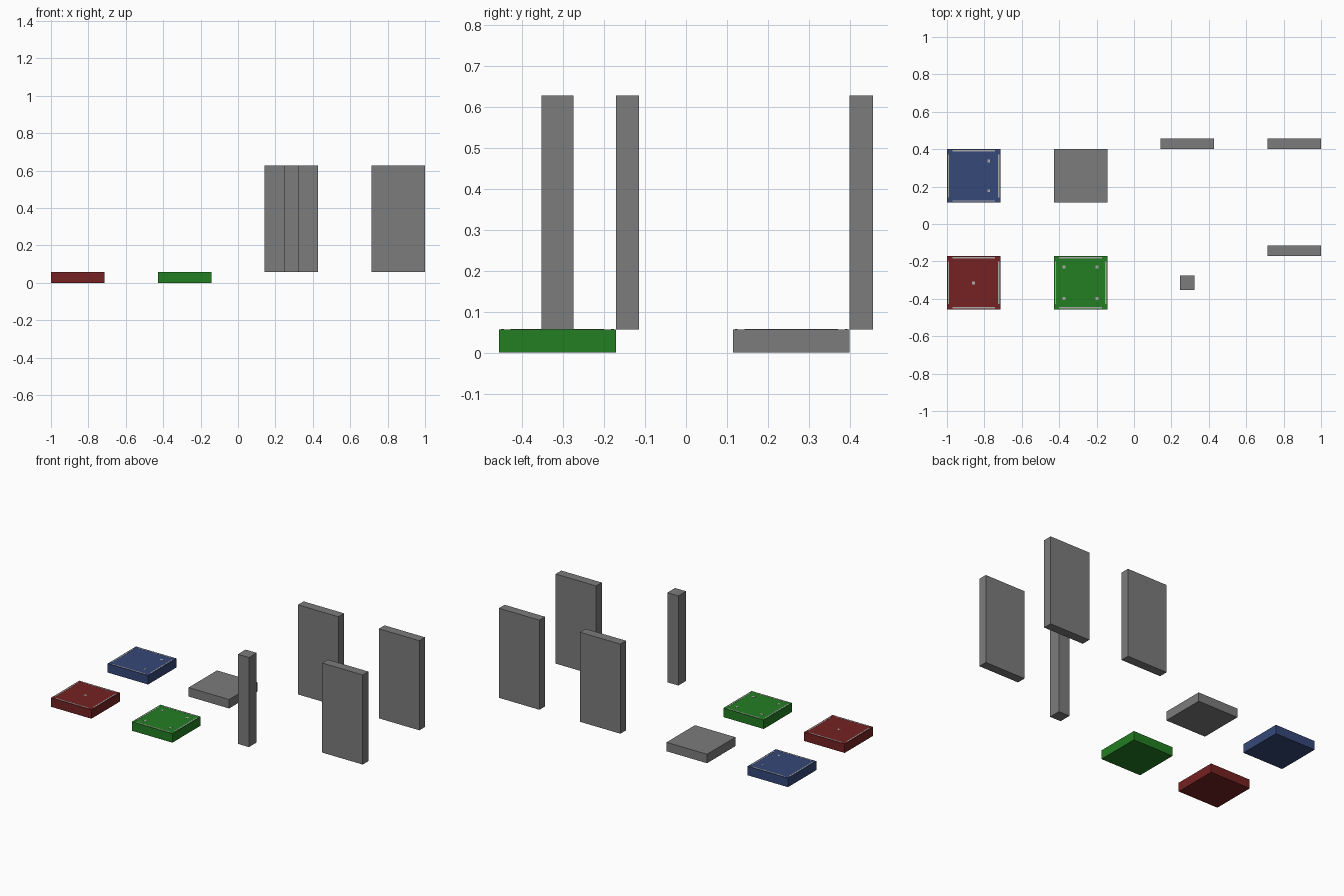
import bpy
from mathutils import Vector

cube = bpy.data.objects.get("Cube")
if cube:
    bpy.data.objects.remove(cube, do_unlink=True)


def material(name, rgb):
    m = bpy.data.materials.new(name)
    m.use_nodes = True
    m.diffuse_color = (*rgb, 1)
    m.node_tree.nodes["Principled BSDF"].inputs["Base Color"].default_value = (*rgb, 1)
    return m


grey = material("stone grey", (0.2, 0.2, 0.2))
red = material("dark red", (0.18, 0.016, 0.016))
green = material("green", (0.017, 0.21, 0.017))
blue = material("slate blue", (0.036, 0.065, 0.19))
trim = material("light grey trim", (0.4, 0.4, 0.4))


def box(name, centre, size, mat):
    """Box standing on the z of its centre point."""
    x, y, z = centre
    bpy.ops.mesh.primitive_cube_add(size=1, location=(x, y, z + size[2] / 2))
    ob = bpy.context.object
    ob.name = name
    for v in ob.data.vertices:
        v.co *= Vector(size)
    ob.data.materials.append(mat)
    return ob


UNIT = 2 / 7          # side of one tile
THICK = UNIT / 5      # tile height and wall thickness
TALL = UNIT * 2       # wall height
FRONT, BACK = -1.1 * UNIT, 0.9 * UNIT

# Floor tiles
tiles = [("red_tile", -3, FRONT, red), ("green_tile", -1, FRONT, green),
         ("blue_tile", -3, BACK, blue), ("grey_tile", -1, BACK, grey)]
for name, col, y, mat in tiles:
    x = col * UNIT
    box(name, (x, y, 0), (UNIT, UNIT, THICK), mat)
    if mat is grey:
        continue
    # Thin trim strips just inside the tile edges
    for s in (-1, 1):
        off = s * UNIT * 0.47
        box(name + "_trim_x", (x, y + off, THICK), (UNIT * 0.8, 0.007, 0.0008), trim)
        box(name + "_trim_y", (x + off, y, THICK), (0.007, UNIT * 0.8, 0.0008), trim)

# Small inlaid markers on the tiles
for sx in (-1, 1):
    for sy in (-1, 1):
        box("green_tile_marker", (-UNIT + sx * 0.088, FRONT + sy * 0.085, THICK),
            (0.016, 0.016, 0.0008), trim)
box("red_tile_marker", (-3 * UNIT, FRONT, THICK), (0.016, 0.016, 0.0008), trim)
for sy in (-1, 1):
    box("blue_tile_marker", (-3 * UNIT + 0.08, BACK + sy * 0.08, THICK),
        (0.014, 0.014, 0.0008), trim)

# Upright walls, flush with the back edge of their grid cell
for name, col, y in [("back_wall_inner", 1, BACK), ("back_wall_outer", 3, BACK),
                     ("front_wall", 3, FRONT)]:
    box(name, (col * UNIT, y + UNIT * 0.6, THICK), (UNIT, THICK, TALL), grey)

# Square column
box("column", (UNIT, FRONT, THICK), (0.078, 0.078, TALL), grey)
